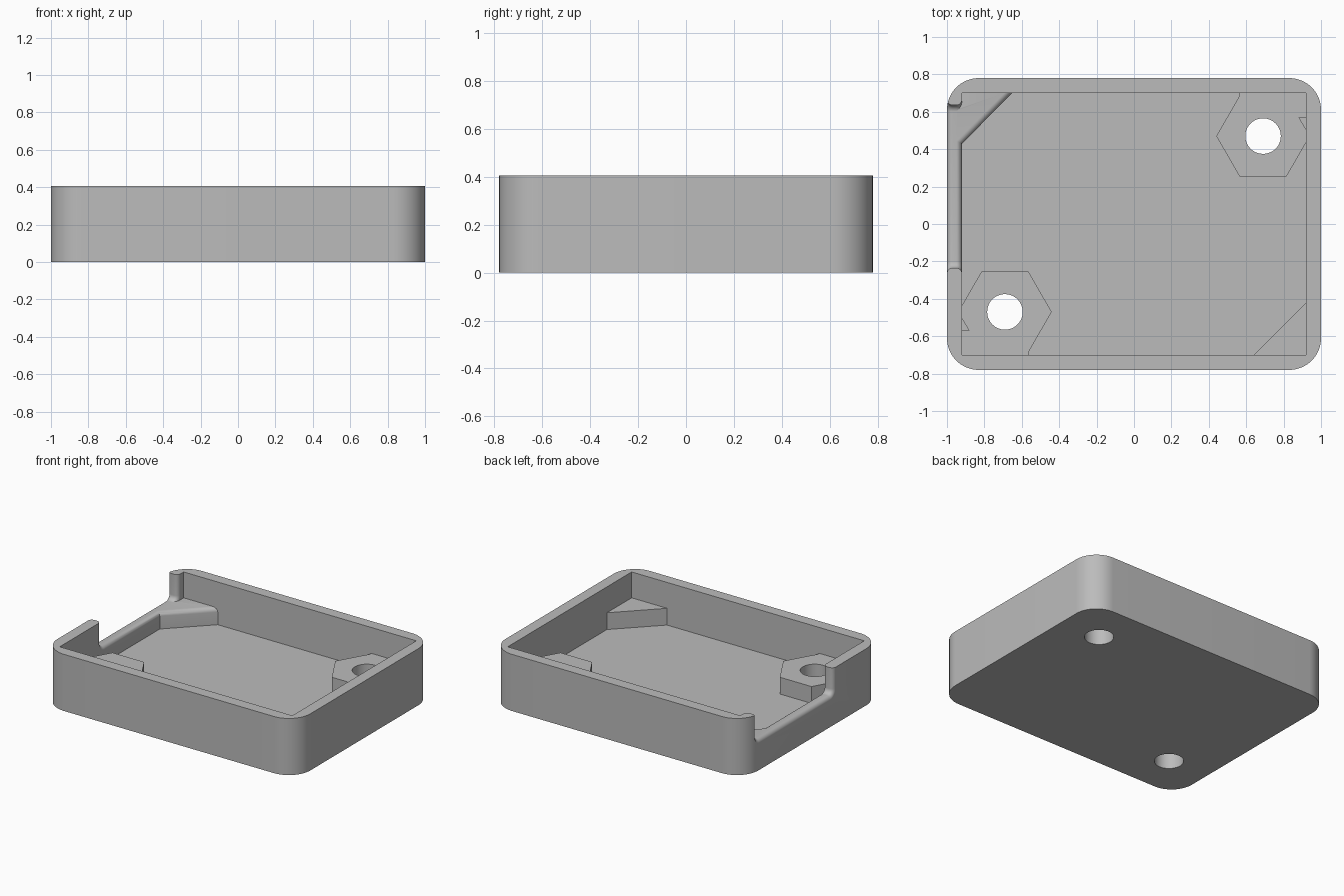
import bpy, bmesh
from math import pi, cos, sin, sqrt

cube = bpy.data.objects.get("Cube")
if cube:
    bpy.data.objects.remove(cube, do_unlink=True)

LX, LY, H = 1.0, 0.78, 0.405      # half length, half width, height
IX, IY, FLOOR = 0.92, 0.70, 0.10  # cavity half sizes and floor level
STEP = 0.22                       # boss tops and notch floor
CORNER, FILLET = 0.17, 0.03
HOLE_X, HOLE_Y, HOLE_R = 0.69, 0.47, 0.095

grey = bpy.data.materials.new("plain grey")
grey.use_nodes = True
grey.diffuse_color = (0.5, 0.5, 0.5, 1)
grey.node_tree.nodes["Principled BSDF"].inputs["Base Color"].default_value = (0.5, 0.5, 0.5, 1)


def make_object(name, bm):
    bmesh.ops.recalc_face_normals(bm, faces=bm.faces[:])
    mesh = bpy.data.meshes.new(name)
    bm.to_mesh(mesh)
    bm.free()
    mesh.materials.append(grey)
    obj = bpy.data.objects.new(name, mesh)
    bpy.context.collection.objects.link(obj)
    return obj


def loft(name, rings):
    """Closed solid through matching rings of points."""
    bm = bmesh.new()
    loops = [[bm.verts.new(p) for p in ring] for ring in rings]
    n = len(loops[0])
    for a, b in zip(loops, loops[1:]):
        for i in range(n):
            j = (i + 1) % n
            bm.faces.new((a[i], a[j], b[j], b[i]))
    bm.faces.new(loops[0][::-1])
    bm.faces.new(loops[-1])
    return make_object(name, bm)


def prism(name, outline, z0, z1):
    return loft(name, [[(x, y, z) for x, y in outline] for z in (z0, z1)])


def arc(cx, cy, r, start, end, steps):
    return [(cx + r * cos(start + (end - start) * i / steps),
             cy + r * sin(start + (end - start) * i / steps)) for i in range(steps + 1)]


def rect(x0, y0, x1, y1):
    return [(x0, y0), (x1, y0), (x1, y1), (x0, y1)]


def combine(target, tool, operation):
    mod = target.modifiers.new(operation.lower(), 'BOOLEAN')
    mod.operation, mod.solver, mod.object = operation, 'EXACT', tool
    bpy.context.view_layer.objects.active = target
    bpy.ops.object.modifier_apply(modifier=mod.name)
    bpy.data.objects.remove(tool, do_unlink=True)


# Rounded outer block, hollowed from above
outline = []
for k, (sx, sy) in enumerate([(1, 1), (-1, 1), (-1, -1), (1, -1)]):
    outline += arc(sx * (LX - CORNER), sy * (LY - CORNER), CORNER,
                   k * pi / 2, (k + 1) * pi / 2, 16)
tray = prism("enclosure_tray", outline, 0, H)
combine(tray, prism("cavity", rect(-IX, -IY, IX, IY), FLOOR, H + 0.1), 'DIFFERENCE')

# Side notch with filleted edges: a U profile flaring towards both wall faces
Y0, Y1, BEND = -0.235, 0.635, 0.035


def notch_ring(x):
    depth = max(0, min(x + LX, -IX - x))
    rise = max(0, FILLET - depth)
    o = FILLET - sqrt(FILLET ** 2 - rise ** 2)
    c = STEP + BEND
    profile = [(Y0 - o, H + 0.1)]
    profile += arc(Y0 + BEND, c, BEND + o, pi, 1.5 * pi, 8)
    profile += arc(Y1 - BEND, c, BEND + o, 1.5 * pi, 2 * pi, 8)
    profile += [(Y1 + o, H + 0.1)]
    return [(x, y, z) for y, z in profile]


curve = [FILLET * (1 - cos(i * pi / 16)) for i in range(9)]
stations = [-LX - 0.03] + [-LX + d for d in curve]
stations += [-IX - d for d in reversed(curve)] + [-IX + 0.02]
combine(tray, loft("notch", [notch_ring(x) for x in stations]), 'DIFFERENCE')

# Corner pads: the one beside the notch has a rounded diagonal edge
pad = [(0.95, -0.39), (0.61, -0.73), (0.95, -0.73)]
combine(tray, prism("front_corner_pad", pad, FLOOR - 0.04, STEP), 'UNION')

bm = bmesh.new()
foot = [(-0.95, 0.40), (-0.62, 0.73), (-0.95, 0.73)]
low = [bm.verts.new((x, y, FLOOR - 0.04)) for x, y in foot]
top = [bm.verts.new((x, y, STEP)) for x, y in foot]
bm.faces.new(low[::-1])
bm.faces.new(top)
for i in range(3):
    j = (i + 1) % 3
    bm.faces.new((low[i], low[j], top[j], top[i]))
bmesh.ops.bevel(bm, geom=[bm.edges.get((top[0], top[1]))], offset=FILLET,
                segments=6, profile=0.5, affect='EDGES')
combine(tray, make_object("back_corner_pad", bm), 'UNION')

# Hexagonal screw bosses joined into opposite corners, each with a through hole
for s in (1, -1):
    cx, cy = s * HOLE_X, s * HOLE_Y
    hexagon = arc(cx, cy, 0.25, 0, 2 * pi, 6)[:-1]
    combine(tray, prism("boss", hexagon, FLOOR - 0.04, STEP), 'UNION')
    block = [(s * x, s * y) for x, y in rect(HOLE_X - 0.125, HOLE_Y + 0.1, 0.94, 0.73)]
    combine(tray, prism("boss_web", block, FLOOR - 0.03, STEP), 'UNION')
for s in (1, -1):
    circle = arc(s * HOLE_X, s * HOLE_Y, HOLE_R, 0, 2 * pi, 48)[:-1]
    combine(tray, prism("screw_hole", circle, -0.1, H + 0.1), 'DIFFERENCE')

bpy.ops.object.select_all(action='DESELECT')
tray.select_set(True)
bpy.context.view_layer.objects.active = tray
bpy.ops.object.shade_smooth_by_angle(angle=pi / 6)
